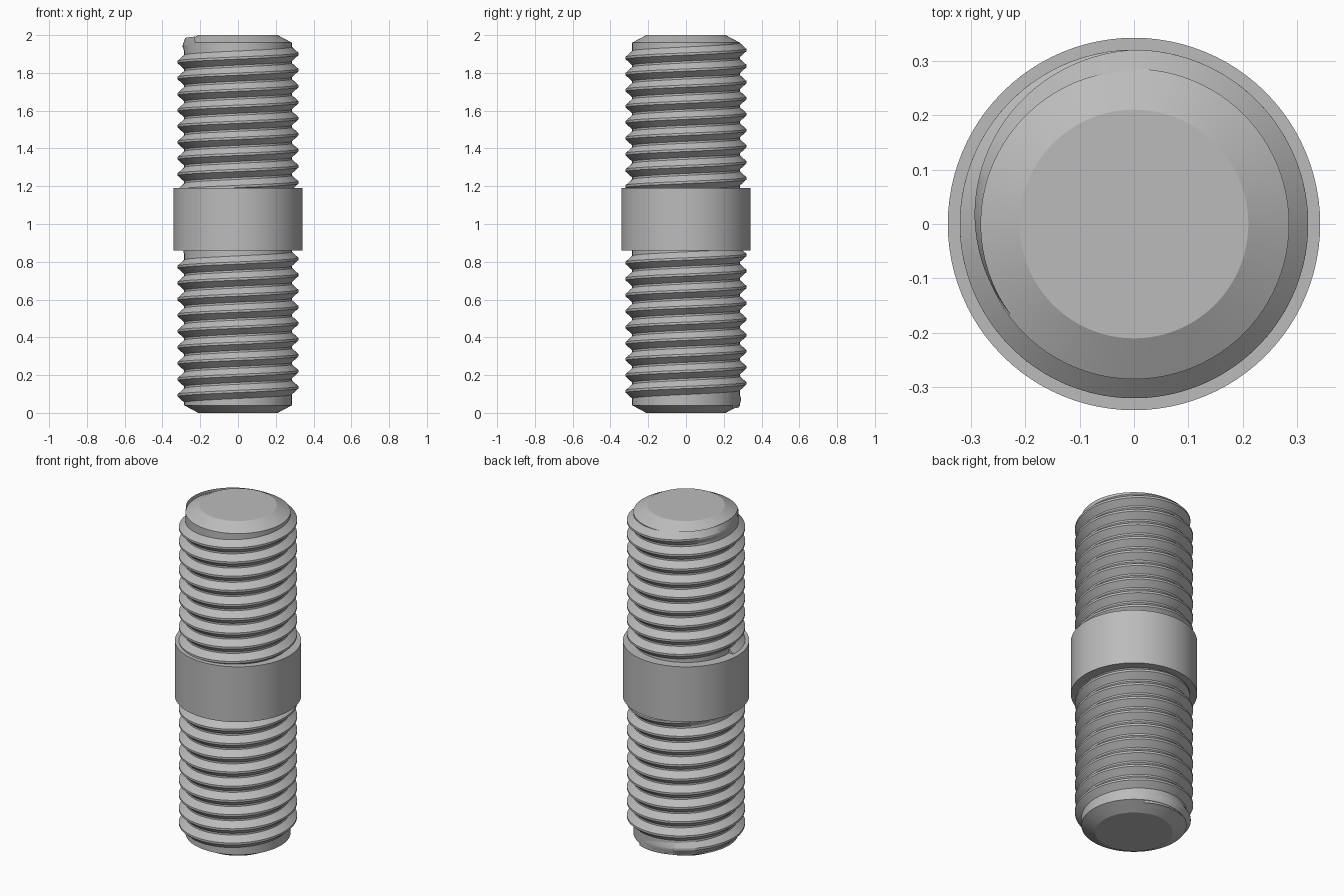
import bpy
import bmesh
from math import cos, sin, pi, radians

default = bpy.data.objects.get("Cube")
if default:
    bpy.data.objects.remove(default, do_unlink=True)

CORE_R, CREST_R, COLLAR_R, TIP_R = 0.285, 0.32, 0.342, 0.21
PITCH = 0.085
SEGMENTS = 96

steel = bpy.data.materials.new("grey steel")
steel.use_nodes = True
steel.diffuse_color = (0.5, 0.5, 0.5, 1)
steel.node_tree.nodes["Principled BSDF"].inputs["Base Color"].default_value = (0.5, 0.5, 0.5, 1)


def finish(name, bm):
    """Turn a bmesh into a smooth object with sharp edges kept."""
    bmesh.ops.recalc_face_normals(bm, faces=bm.faces)
    mesh = bpy.data.meshes.new(name)
    bm.to_mesh(mesh)
    bm.free()
    mesh.materials.append(steel)
    obj = bpy.data.objects.new(name, mesh)
    bpy.context.collection.objects.link(obj)
    bpy.ops.object.select_all(action='DESELECT')
    bpy.context.view_layer.objects.active = obj
    obj.select_set(True)
    bpy.ops.object.shade_smooth_by_angle(angle=radians(25))
    return obj


def loft(bm, rings, closed):
    """Bridge successive vertex rings and cap both ends."""
    for a, b in zip(rings, rings[1:]):
        n = len(a)
        for i in range(n):
            j = (i + 1) % n
            bm.faces.new((a[i], a[j], b[j], b[i]))
    if closed:
        bm.faces.new(rings[0])
        bm.faces.new(rings[-1])


def turned(name, profile):
    """Solid of revolution from (radius, height) points."""
    bm = bmesh.new()
    rings = []
    for r, z in profile:
        angles = [2 * pi * i / SEGMENTS for i in range(SEGMENTS)]
        rings.append([bm.verts.new((r * cos(a), r * sin(a), z)) for a in angles])
    loft(bm, rings, True)
    return finish(name, bm)


def thread(name, z_start, first, last, fade_in, fade_out):
    """Right-handed ridge; positions are in turns, fades are in turns."""
    bm = bmesh.new()
    rings = []
    root = CORE_R - 0.004
    steps = int((last - first) * SEGMENTS)
    for k in range(steps + 1):
        turn = first + (last - first) * k / steps
        rise = 1.0
        if fade_in:
            rise = min(rise, (turn - first) / fade_in)
        if fade_out:
            rise = min(rise, (last - turn) / fade_out)
        crest = root + (CREST_R - root) * max(rise, 0.02)
        z = z_start + PITCH * turn
        a = 2 * pi * turn
        section = [(root, -0.041), (crest, -0.006), (crest, 0.006), (root, 0.041)]
        rings.append([bm.verts.new((r * cos(a), r * sin(a), z + dz)) for r, dz in section])
    loft(bm, rings, True)
    return finish(name, bm)


# Core rod with chamfered ends
turned("stud_core", [(TIP_R, 0), (CORE_R, 0.04), (CORE_R, 1.96), (TIP_R, 2)])

# Plain collar around the middle
turned("collar", [(COLLAR_R, 0.86), (COLLAR_R, 1.19)])

# Helical ridges, running out towards the ends
thread("upper_thread", 1.90, -8.5, 0.6, 0, 0.35)
thread("lower_thread", 0.135, -0.83, 8.55, 0.33, 0.3)
